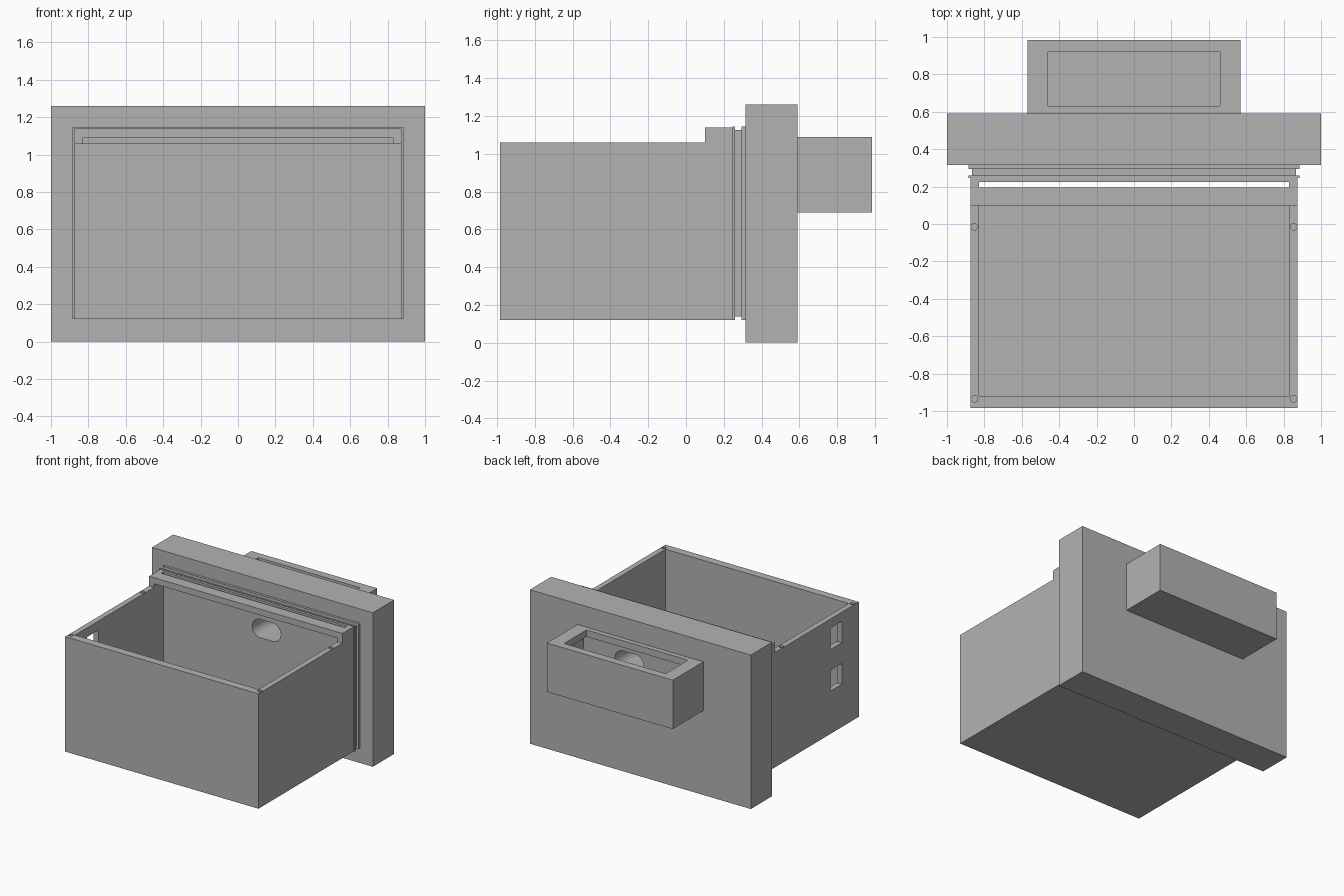
import bpy, bmesh, math
from mathutils import Vector

cube = bpy.data.objects.get("Cube")
if cube:
    bpy.data.objects.remove(cube, do_unlink=True)

grey = bpy.data.materials.new("plain_grey")
grey.use_nodes = True
colour = (0.45, 0.45, 0.45, 1)
grey.diffuse_color = colour
grey.node_tree.nodes["Principled BSDF"].inputs["Base Color"].default_value = colour


def prism(name, points, start, depth):
    """Extrude a closed outline along a depth vector."""
    bm = bmesh.new()
    base = bm.faces.new([bm.verts.new(p) for p in points])
    grown = bmesh.ops.extrude_face_region(bm, geom=[base])["geom"]
    top = [v for v in grown if isinstance(v, bmesh.types.BMVert)]
    bmesh.ops.translate(bm, verts=top, vec=depth)
    bmesh.ops.translate(bm, verts=bm.verts, vec=start)
    bmesh.ops.recalc_face_normals(bm, faces=bm.faces)
    mesh = bpy.data.meshes.new(name)
    bm.to_mesh(mesh)
    bm.free()
    mesh.materials.append(grey)
    obj = bpy.data.objects.new(name, mesh)
    bpy.context.collection.objects.link(obj)
    return obj


def box(name, xs, ys, zs):
    outline = [(x, y, 0) for x, y in
               ((xs[0], ys[0]), (xs[1], ys[0]), (xs[1], ys[1]), (xs[0], ys[1]))]
    return prism(name, outline, Vector((0, 0, zs[0])), Vector((0, 0, zs[1] - zs[0])))


def sym(half):
    return (-half, half)


def cut(obj, cutters):
    """Subtract each cutter, bake the result and remove the cutters."""
    for c in cutters:
        c.hide_render = True
        mod = obj.modifiers.new("cut", 'BOOLEAN')
        mod.operation, mod.solver, mod.object = 'DIFFERENCE', 'EXACT', c
    bpy.context.view_layer.update()
    graph = bpy.context.evaluated_depsgraph_get()
    mesh = bpy.data.meshes.new_from_object(obj.evaluated_get(graph))
    obj.modifiers.clear()
    obj.data = mesh
    for c in cutters:
        bpy.data.objects.remove(c, do_unlink=True)


def cable_hole():
    """Rounded slot running from the tray through to the handle."""
    pts = []
    for i in range(32):
        a = 2 * math.pi * (i + 0.5) / 32
        side = 0.055 if math.cos(a) > 0 else -0.055
        pts.append((0.1 + side + 0.075 * math.cos(a), 0, 0.91 + 0.075 * math.sin(a)))
    return prism("hole_cutter", pts, Vector((0, 0.15, 0)), Vector((0, 0.6, 0)))


def panel_slit():
    return box("slit_cutter", sym(0.515), (0.2, 0.28), (1.02, 1.05))


def screw_hole(x, y):
    pts = [(x + 0.018 * math.cos(i * math.pi / 8), y + 0.018 * math.sin(i * math.pi / 8), 0)
           for i in range(16)]
    return prism("screw_cutter", pts, Vector((0, 0, 0.9)), Vector((0, 0, 0.3)))


# Tray body with a raised bar at the rear
side = [(0, -0.985, 0.12), (0, 0.245, 0.12), (0, 0.245, 1.14),
        (0, 0.1, 1.14), (0, 0.1, 1.06), (0, -0.985, 1.06)]
tray = prism("tray_body", side, Vector((-0.875, 0, 0)), Vector((1.75, 0, 0)))
cutters = [
    box("cavity_cutter", sym(0.83), (-0.92, 0.21), (0.165, 1.09)),
    box("slot_cutter", sym(0.83), (0.195, 0.225), (0, 1.3)),
    cable_hole(), panel_slit(),
]
cutters += [screw_hole(x, y) for x in sym(0.853) for y in (-0.935, -0.015)]
# Two side windows on the right wall
cutters += [box("window_cutter", (-0.95, -0.78), (-0.765, -0.62), zs)
            for zs in ((0.47, 0.64), (0.81, 0.985))]
cut(tray, cutters)

# Sealing flanges with a groove between them
for name, half, ys, zs in (
        ("front_flange", 0.885, (0.245, 0.26), (0.12, 1.145)),
        ("flange_groove", 0.865, (0.26, 0.295), (0.14, 1.125)),
        ("rear_flange", 0.885, (0.295, 0.315), (0.12, 1.145))):
    part = box(name, sym(half), ys, zs)
    cut(part, [cable_hole(), panel_slit()] if name != "rear_flange" else [cable_hole()])

# Large face plate
plate = box("face_plate", sym(1), (0.315, 0.59), (0, 1.26))
cut(plate, [cable_hole()])

# Hollow handle with a lipped opening on top
handle = box("handle", sym(0.57), (0.59, 0.985), (0.69, 1.09))
cut(handle, [
    box("hollow_cutter", sym(0.515), (0.5, 0.93), (0.745, 1.035)),
    box("opening_cutter", sym(0.46), (0.63, 0.92), (0.9, 1.2)),
])
